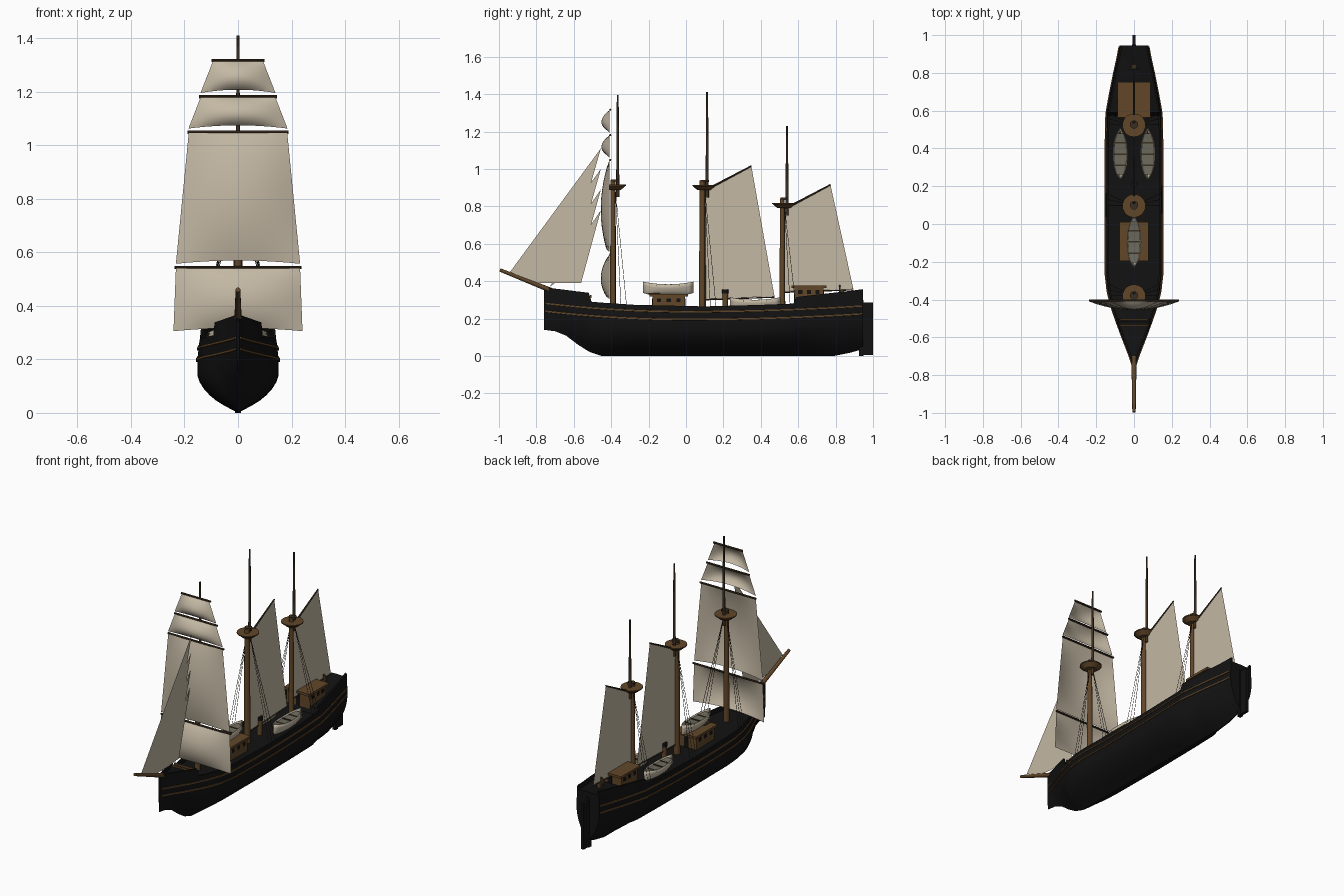
import bpy, bmesh, math
from mathutils import Vector

if "Cube" in bpy.data.objects:
    bpy.data.objects.remove(bpy.data.objects["Cube"])


def material(name, color):
    m = bpy.data.materials.new(name)
    m.use_nodes = True
    m.diffuse_color = (*color, 1)
    bsdf = m.node_tree.nodes["Principled BSDF"]
    bsdf.inputs["Base Color"].default_value = (*color, 1)
    bsdf.inputs["Roughness"].default_value = 0.8
    return m


BLACK = material("hull black", (0.006, 0.006, 0.006))
WOOD = material("brown wood", (0.12, 0.062, 0.022))
DARK = material("dark wood", (0.045, 0.028, 0.014))
SAIL = material("sail canvas", (0.55, 0.48, 0.37))
INNER = material("boat inside", (0.15, 0.14, 0.105))
ROPE = material("rope", (0.02, 0.016, 0.012))


def finish(name, bm, mats, smooth=None, normals=True):
    if normals:
        bmesh.ops.recalc_face_normals(bm, faces=bm.faces)
    me = bpy.data.meshes.new(name)
    bm.to_mesh(me)
    bm.free()
    ob = bpy.data.objects.new(name, me)
    bpy.context.collection.objects.link(ob)
    for m in mats:
        me.materials.append(m)
    if smooth:
        bpy.ops.object.select_all(action='DESELECT')
        bpy.context.view_layer.objects.active = ob
        ob.select_set(True)
        bpy.ops.object.shade_smooth_by_angle(angle=math.radians(smooth))
    return ob


def loft(bm, rows, closed=False):
    vs = [[bm.verts.new(p) for p in r] for r in rows]
    n = len(rows[0])
    faces = []
    for a, b in zip(vs, vs[1:]):
        for i in range(n if closed else n - 1):
            j = (i + 1) % n
            faces.append(bm.faces.new((a[i], a[j], b[j], b[i])))
    if closed:
        bm.faces.new(vs[0])
        bm.faces.new(vs[-1])
    return faces


def box(name, lo, hi, mat):
    bm = bmesh.new()
    bmesh.ops.create_cube(bm, size=1)
    lo, hi = Vector(lo), Vector(hi)
    for v in bm.verts:
        v.co = (lo + hi) / 2 + v.co * (hi - lo)
    return finish(name, bm, [mat])


def rod(name, a, b, r1, r2, mat, sides=12):
    a, b = Vector(a), Vector(b)
    bm = bmesh.new()
    bmesh.ops.create_cone(bm, cap_ends=True, segments=sides, radius1=r1, radius2=r2, depth=(b - a).length)
    q = (b - a).to_track_quat('Z', 'Y')
    for v in bm.verts:
        v.co = (a + b) / 2 + q @ v.co
    return finish(name, bm, [mat], 40)


def lerp_table(table, y):
    for a, b in zip(table, table[1:]):
        if y <= b[0]:
            t = (y - a[0]) / (b[0] - a[0])
            return [p + (q - p) * t for p, q in zip(a, b)]
    return table[-1]


# Hull stations: position, half width, keel height, rail height
STATIONS = [(-.76, .004, .14, .368), (-.7, .024, .132, .36), (-.64, .047, .108, .353), (-.58, .07, .062, .345),
            (-.52, .092, .024, .338), (-.505, .097, .018, .29), (-.45, .117, 0, .285), (-.36, .14, 0, .279),
            (-.27, .15, 0, .273), (.1, .152, 0, .265), (.4, .151, 0, .273), (.575, .147, 0, .28),
            (.59, .146, 0, .315), (.7, .126, 0, .328), (.79, .108, 0, .338), (.88, .088, .018, .348),
            (.945, .076, .036, .357)]
PROFILE = [(0, 0), (.1, .33), (.17, .53), (.25, .7), (.34, .84), (.43, .94), (.53, 1), (.75, 1), (1, .95)]


def hull_width(y, z):
    _, w, k, r = lerp_table(STATIONS, y)
    return w * lerp_table(PROFILE, (z - k) / (r - k))[1]


bm = bmesh.new()
rows = []
for y, w, k, r in STATIONS:
    half = [(w * u, y, k + (r - k) * v) for v, u in PROFILE]
    inner = max(w * .95 - .01, .001)
    half += [(inner, y, r), (inner, y, r - .025), (0, y, r - .022)]
    rows.append(half + [(-x, yy, z) for x, yy, z in reversed(half[1:-1])])
loft(bm, rows, True)
finish("hull", bm, [BLACK], 35)
box("rudder", (-.009, .94, .005), (.009, 1, .285), BLACK)
box("rudder_post", (-.011, .925, 0), (.011, .95, .3), BLACK)

# Rubbing strakes along both sides
for side, label in ((1, "left"), (-1, "right")):
    for drop, place in ((0, "upper"), (.042, "lower")):
        bm = bmesh.new()
        rows = []
        for i in range(61):
            y = -.75 + 1.69 * i / 60
            z = .237 - drop + (.045 * (y / .76) ** 2 if y < 0 else .03 * (y / .94) ** 2)
            x = hull_width(y, z)
            rows.append([(side * (x + dx), y, z + dz) for dx, dz in
                         ((-.004, -.005), (.005, -.004), (.005, .004), (-.004, .005))])
        loft(bm, rows, True)
        finish(f"{label}_{place}_strake", bm, [WOOD])

# Beams at the forecastle break, and the bowsprit
for i, y in enumerate((-.535, -.508)):
    box(f"forecastle_beam_{i}", (-.075, y - .004, .31), (.075, y + .004, .327), WOOD)
rod("bowsprit", (0, -.7, .342), (0, -.995, .46), .014, .009, WOOD)


# Masts with platforms, topmasts and shrouds
def mast(name, y, top, tip, r):
    rod(name + "_lower_mast", (0, y, .24), (0, y, top + .03), r + .002, r - .002, WOOD)
    rod(name + "_topmast", (0, y + .025, top - .06), (0, y + .025, tip), .009, .005, DARK)
    rod(name + "_platform", (0, y + .008, top - .022), (0, y + .008, top), .034, .06, WOOD, 20)
    rod(name + "_platform_rim", (0, y + .008, top), (0, y + .008, top + .006), .062, .062, WOOD, 20)
    rod(name + "_cap", (0, y + .012, top + .022), (0, y + .012, top + .034), .022, .022, DARK)
    for s in (-1, 1):
        for k in range(3):
            yy = y + .012 + .03 * k
            rod(f"{name}_shroud_{s}_{k}", (s * .012, y + .012, top - .02),
                (s * (hull_width(yy, .265) - .006), yy, .268), .0013, .0013, ROPE, 4)


mast("fore", -.39, .91, 1.39, .015)
mast("main", .088, .908, 1.41, .017)
mast("mizzen", .515, .812, 1.23, .014)
rod("fore_royal_pole", (0, -.365, 1.3), (0, -.365, 1.395), .005, .005, DARK)


# Square sails with a forward belly, each hung from a yard
def square_sail(name, z0, z1, w0, w1, depth):
    bm = bmesh.new()
    n = 12
    rows = []
    for j in range(n + 1):
        v = j / n
        w = w0 + (w1 - w0) * v
        row = []
        for i in range(n + 1):
            u = 2 * i / n - 1
            belly = depth * math.sin(math.pi * min(1, .08 + .92 * v)) ** .8 * (1 - u * u)
            lift = .012 * (1 - u * u) * (1 - v) ** 3
            row.append((u * w, -.41 - belly, z0 + (z1 - z0) * v + lift))
        rows.append(row)
    loft(bm, rows)
    finish(name + "_sail", bm, [SAIL], 60)
    rod(name + "_yard", (-w1 - .005, -.405, z1 + .003), (w1 + .005, -.405, z1 + .003), .006, .006, DARK, 8)


square_sail("course", .305, .54, .241, .232, .046)
square_sail("topsail", .557, 1.045, .232, .184, .046)
square_sail("topgallant", 1.062, 1.178, .185, .14, .042)
square_sail("royal", 1.195, 1.313, .14, .094, .042)


# Flat fore-and-aft sails
def flat_sail(name, pts, x=0):
    bm = bmesh.new()
    bm.faces.new([bm.verts.new((x, y, z)) for y, z in pts])
    finish(name, bm, [SAIL])


for i in range(4):
    flat_sail(f"jib_{i}", [(-.94 + .07 * i, .45 - .027 * i), (-.455, 1.11 - .11 * i),
                           (-.66 + .033 * i, .39), (-.82 + .04 * i, .39)], .006 - .004 * i)


def gaff_sail(name, throat, peak, clew, tack):
    flat_sail(name + "_gaff_sail", [throat, peak, clew, tack])
    at = lambda p, up: (0, p[0], p[1] + up)
    rod(name + "_gaff", at(throat, .002), at(peak, .004), .006, .004, DARK, 8)
    rod(name + "_boom", at(tack, -.004), at(clew, -.004), .004, .003, DARK, 8)


gaff_sail("main", (.1, .882), (.35, 1.012), (.473, .318), (.105, .305))
gaff_sail("mizzen", (.53, .785), (.773, .912), (.895, .357), (.53, .345))


# Deck houses with overhanging roofs, windows and doors
def house(name, y0, y1, w, z0, z1):
    box(name + "_walls", (-w, y0, z0), (w, y1, z1), WOOD)
    box(name + "_roof", (-w - .008, y0 - .016, z1), (w + .008, y1 + .016, z1 + .014), WOOD)
    top, low = z1 - .01, z1 - .03
    for s in (-1, 1):
        for k in (.2, .5, .8):
            c = y0 + (y1 - y0) * k
            xs = sorted((s * w, s * (w + .002)))
            box(f"{name}_window_{s}_{k}", (xs[0], c - .011, low), (xs[1], c + .011, top), BLACK)
    for k, y in enumerate((y0 - .002, y1)):
        box(f"{name}_door_{k}", (-.014, y, z0), (.014, y + .002, top), BLACK)


house("midship_house", -.18, -.005, .068, .235, .318)
house("stern_house", .58, .735, .08, .28, .362)
box("midship_skylight", (-.03, -.2, .332), (.03, -.14, .336), DARK)


# Open ship's boats
def boat(name, x, y, z):
    bm = bmesh.new()
    rows, n = [], 10
    for j in range(n + 1):
        t = 2 * j / n - 1
        w = .037 * (1 - .97 * abs(t) ** 2.6)
        top, low = z + .058 + .014 * t * t, z + .012 * t ** 4
        rows.append([(x + w * math.sin(a), y + .135 * t, top - (top - low) * math.cos(a))
                     for a in [math.radians(-90 + 20 * i) for i in range(10)]])
    loft(bm, rows)
    ob = finish(name, bm, [SAIL, INNER], 50)
    shell = ob.modifiers.new("planking", 'SOLIDIFY')
    shell.thickness = .003
    shell.offset = 0
    shell.material_offset = 0
    bm = bmesh.new()
    loft(bm, [[(r[0][0] * .9 + x * .1, r[0][1], r[0][2] - .008),
               (r[-1][0] * .9 + x * .1, r[0][1], r[0][2] - .008)] for r in rows[1:-1]])
    finish(name + "_inside", bm, [INNER])
    for k in (-.06, 0, .06):
        box(f"{name}_thwart_{k}", (x - .033, y + k - .004, z + .05), (x + .033, y + k + .004, z + .055), DARK)


boat("midship_boat", 0, -.095, .325)
boat("left_boat", .073, .37, .242)
boat("right_boat", -.073, .37, .242)

# Galley funnel, steering wheel and pedestal
rod("funnel", (0, .21, .24), (0, .21, .335), .015, .015, WOOD)
rod("funnel_cap", (0, .21, .333), (0, .21, .355), .018, .018, BLACK)
box("wheel_pedestal", (-.01, .825, .3), (.01, .845, .35), WOOD)
rod("steering_wheel", (0, .819, .355), (0, .825, .355), .024, .024, DARK, 16)
